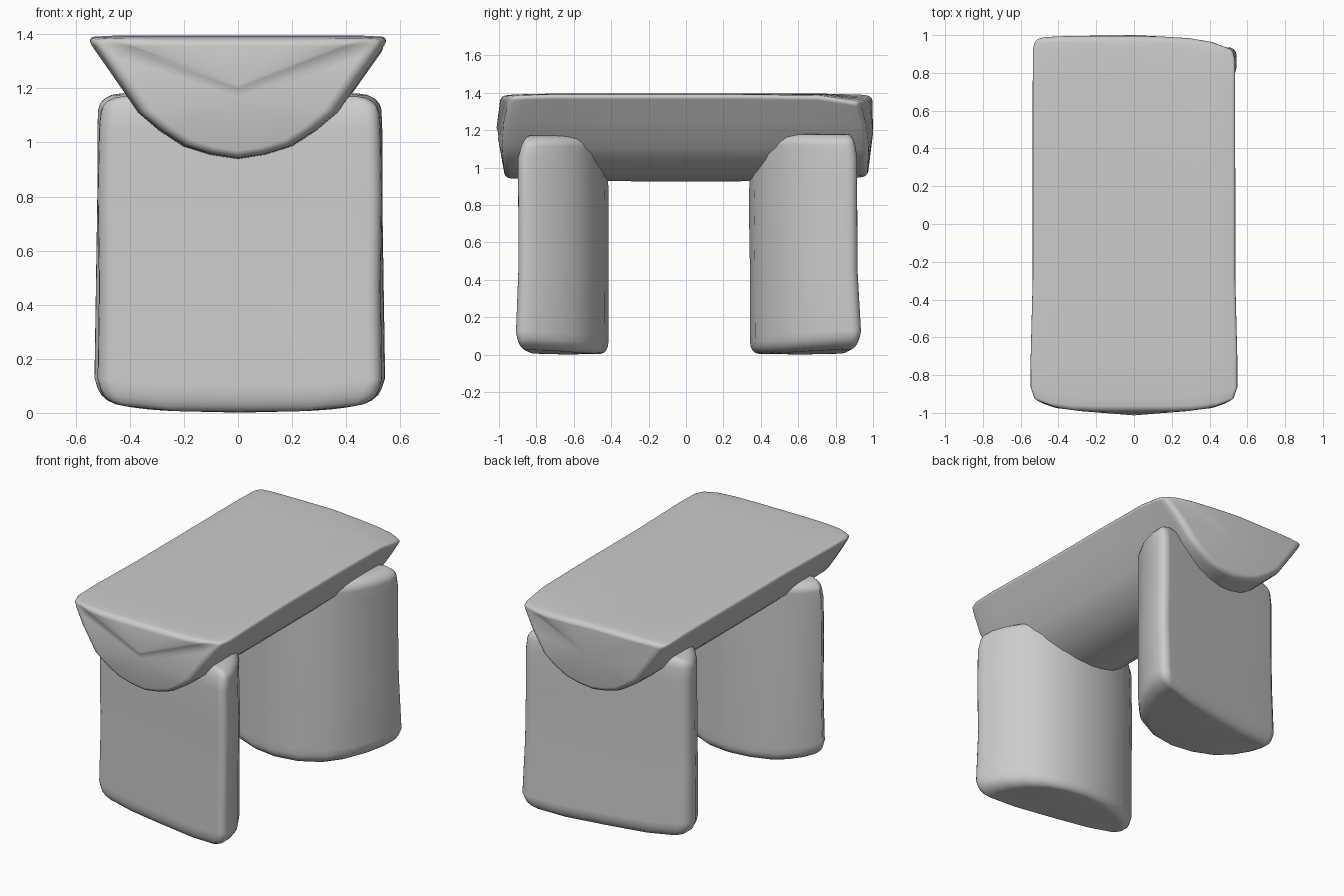
import bpy, bmesh
from mathutils import Vector

cube = bpy.data.objects.get("Cube")
if cube:
    bpy.data.objects.remove(cube)

stone = bpy.data.materials.new("plain_grey")
stone.use_nodes = True
GREY = (0.6, 0.6, 0.6, 1)
stone.diffuse_color = GREY
stone.node_tree.nodes["Principled BSDF"].inputs["Base Color"].default_value = GREY


def half_log(name, half, stations, place, bevel):
    """Loft a D-shaped section; half = (width, depth) points from flat middle
    round to belly, stations = (position, width scale, depth scale, flat inset)."""
    section = half + [(-w, d) for w, d in reversed(half[1:-1])]
    bm = bmesh.new()
    rings = []
    for pos, ws, ds, inset in stations:
        rings.append([bm.verts.new(place(w * ws, inset + d * ds, pos))
                      for w, d in section])
    n = len(section)
    pairs = [(i, (i + 1) % n) for i in range(n)]
    for a, b in zip(rings, rings[1:]):
        for i, j in pairs:
            bm.faces.new((a[i], a[j], b[j], b[i]))
    # Slightly domed end caps
    for ring, pos, bulge in ((rings[0], stations[0][0], -0.004),
                             (rings[-1], stations[-1][0], 0.004)):
        centre = bm.verts.new(place(0, half[-1][1] * 0.45, pos + bulge))
        for i, j in pairs:
            bm.faces.new((ring[i], ring[j], centre))
    bmesh.ops.recalc_face_normals(bm, faces=bm.faces)
    mesh = bpy.data.meshes.new(name)
    bm.to_mesh(mesh)
    bm.free()
    mesh.materials.append(stone)
    mesh.shade_smooth()
    obj = bpy.data.objects.new(name, mesh)
    bpy.context.collection.objects.link(obj)
    # Worn, rounded edges
    mod = obj.modifiers.new("rounded_edges", "BEVEL")
    mod.width = bevel
    mod.segments = 4
    mod.limit_method = "ANGLE"
    mod.angle_limit = 0.75
    obj.modifiers.new("even_shading", "WEIGHTED_NORMAL")


# Seat: half log lying flat side up, worn at every corner but the back one at -x
def place_seat(w, d, p):
    wear = 0.01 if w < 0 < p else 0.06
    pull = wear * abs(w / 0.55) ** 5 + 0.13 * max(0, d - 0.25)
    worn_corner = 0.05 * max(0, p - 0.7) * max(0, w) / 0.5
    return Vector((w, p * (1 - pull - worn_corner), 1.395 - d - 2 * worn_corner))


seat_half = [(0, 0), (0.2, 0), (0.35, 0), (0.46, 0), (0.56, 0.005), (0.47, 0.14),
             (0.37, 0.29), (0.29, 0.36), (0.2, 0.42), (0.1, 0.452), (0, 0.468)]
seat_stations = [(-0.994, 0.95, 0.94, 0.012), (-0.92, 1, 0.96, 0.004),
                 (-0.75, 1, 0.98, 0), (-0.3, 0.98, 1, 0), (0.3, 0.98, 1, 0),
                 (0.75, 0.98, 0.98, 0), (0.93, 0.98, 0.95, 0.005), (0.996, 0.95, 0.92, 0.012)]
half_log("seat", seat_half, seat_stations, place_seat, 0.03)


# Legs: upright half logs, bellies inward, flat outer sides angled inward toward -x
def place_leg(y_flat, inward, depth):
    def place(w, d, p):
        slant = 0.19 * (0.53 - w) * max(0, 1 - d / 0.49)
        lift = 0.03 * (w / 0.53) ** 4 * max(0, 1 - p)
        return Vector((w + 0.006, y_flat + inward * (slant + d * depth), p + lift))
    return place


leg_half = [(0, 0), (0.3, 0), (0.53, 0), (0.525, 0.1), (0.49, 0.2), (0.42, 0.31),
            (0.32, 0.4), (0.17, 0.465), (0, 0.49)]
front_stations = [(0.005, 0.95, 0.97, 0.015), (0.1, 1, 1, 0), (0.45, 0.99, 0.98, 0.012),
                  (0.8, 1, 0.98, 0.012), (1.05, 0.99, 0.97, 0.01), (1.17, 0.97, 0.93, 0.04)]
half_log("front_leg", leg_half, front_stations, place_leg(-0.92, 1, 1.03), 0.06)

back_stations = [(0.005, 0.96, 0.97, 0.015), (0.1, 1.02, 1, 0), (0.45, 1.01, 0.97, 0.015),
                 (0.8, 1, 0.98, 0.015), (1.05, 1, 0.97, 0.015), (1.18, 0.99, 0.95, 0.03)]
half_log("back_leg", leg_half, back_stations, place_leg(0.945, -1, 1.23), 0.06)
